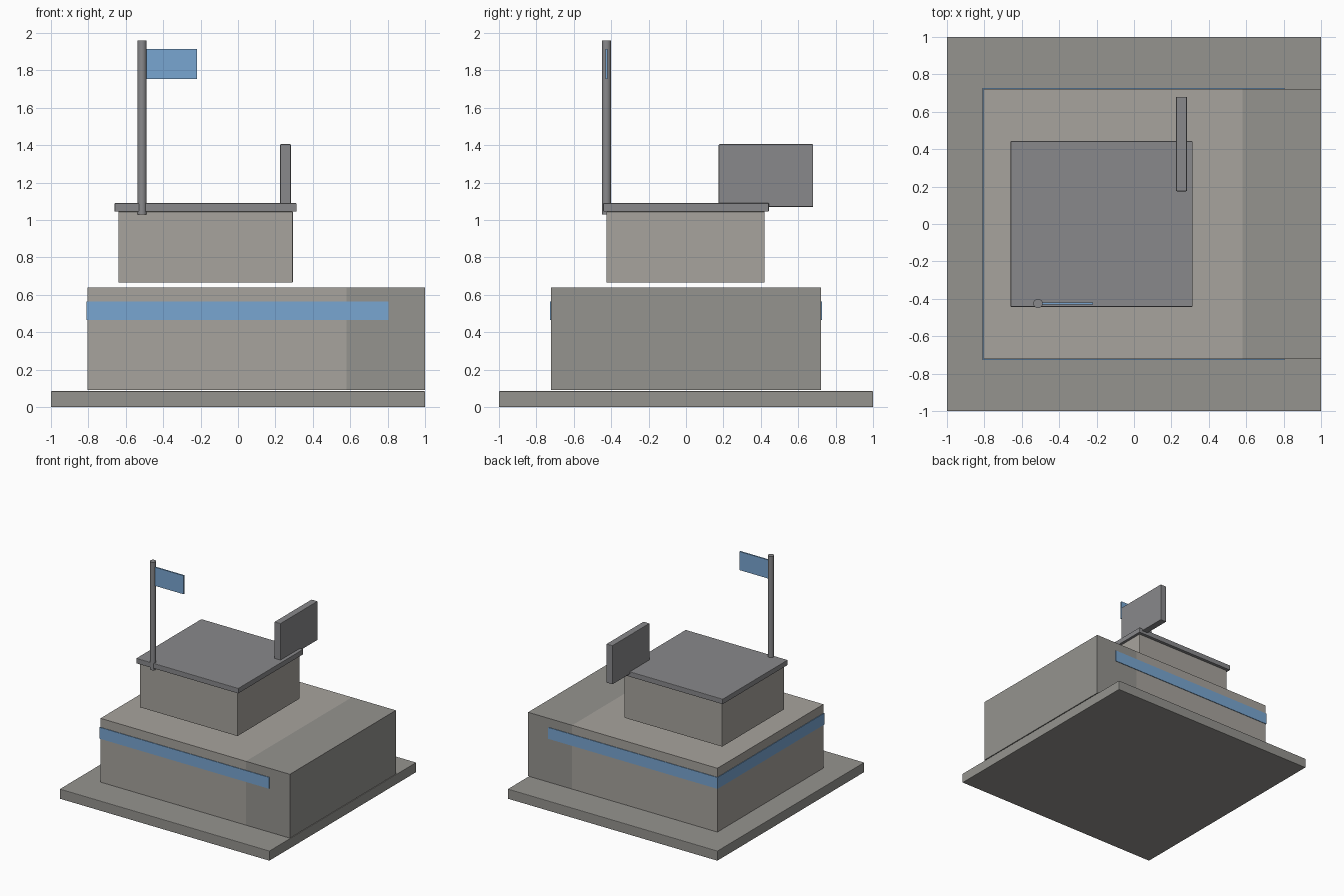
import bpy, math

if "Cube" in bpy.data.objects:
    bpy.data.objects.remove(bpy.data.objects["Cube"])


def material(name, rgb):
    mat = bpy.data.materials.new(name)
    mat.diffuse_color = (*rgb, 1)
    mat.use_nodes = True
    mat.node_tree.nodes["Principled BSDF"].inputs["Base Color"].default_value = mat.diffuse_color
    return mat


STONE = material("warm_grey", (0.39, 0.37, 0.34))
DARK = material("dark_grey", (0.30, 0.295, 0.275))
TRIM = material("trim_grey", (0.25, 0.25, 0.26))
BLUE = material("blue", (0.19, 0.38, 0.64))


def finish(obj, name, mat, bevel=0.0):
    obj.name = name
    obj.data.materials.append(mat)
    if bevel:
        mod = obj.modifiers.new("edge_bevel", 'BEVEL')
        mod.width = bevel
        mod.segments = 2
        mod.limit_method = 'ANGLE'
    return obj


def box(name, x, y, z, mat, bevel=0.004):
    """Box from (min, max) ranges on each axis."""
    bpy.ops.mesh.primitive_cube_add(size=1)
    obj = bpy.context.object
    for v in obj.data.vertices:
        for i, (lo, hi) in enumerate((x, y, z)):
            v.co[i] = lo if v.co[i] < 0 else hi
    return finish(obj, name, mat, bevel)


# Ground plinth
box("base_slab", (-1, 1), (-1, 1), (0, 0.085), DARK)

# Lower storey: main hall and the flush end block that reaches the slab edge
box("main_hall", (-0.805, 0.58), (-0.722, 0.722), (0.09, 0.64), STONE, 0)
box("end_block", (0.58, 1), (-0.722, 0.722), (0.09, 0.64), DARK, 0)

# Blue band wrapping the hall
box("blue_band", (-0.81, 0.805), (-0.727, 0.727), (0.465, 0.563), BLUE, 0)

# Upper storey and its roof
box("upper_room", (-0.64, 0.293), (-0.425, 0.42), (0.665, 1.045), STONE)
box("roof_slab", (-0.66, 0.313), (-0.443, 0.443), (1.045, 1.09), TRIM)

# Upright panel on the roof
box("roof_panel", (0.225, 0.283), (0.175, 0.68), (1.07, 1.405), TRIM)

# Flagpole and flag
bpy.ops.mesh.primitive_cylinder_add(vertices=16, radius=0.025, depth=0.93,
                                    location=(-0.513, -0.425, 1.495))
pole = finish(bpy.context.object, "flagpole", TRIM)
bpy.ops.object.shade_smooth_by_angle(angle=math.radians(35))
box("flag", (-0.49, -0.218), (-0.431, -0.419), (1.755, 1.915), BLUE, 0)
